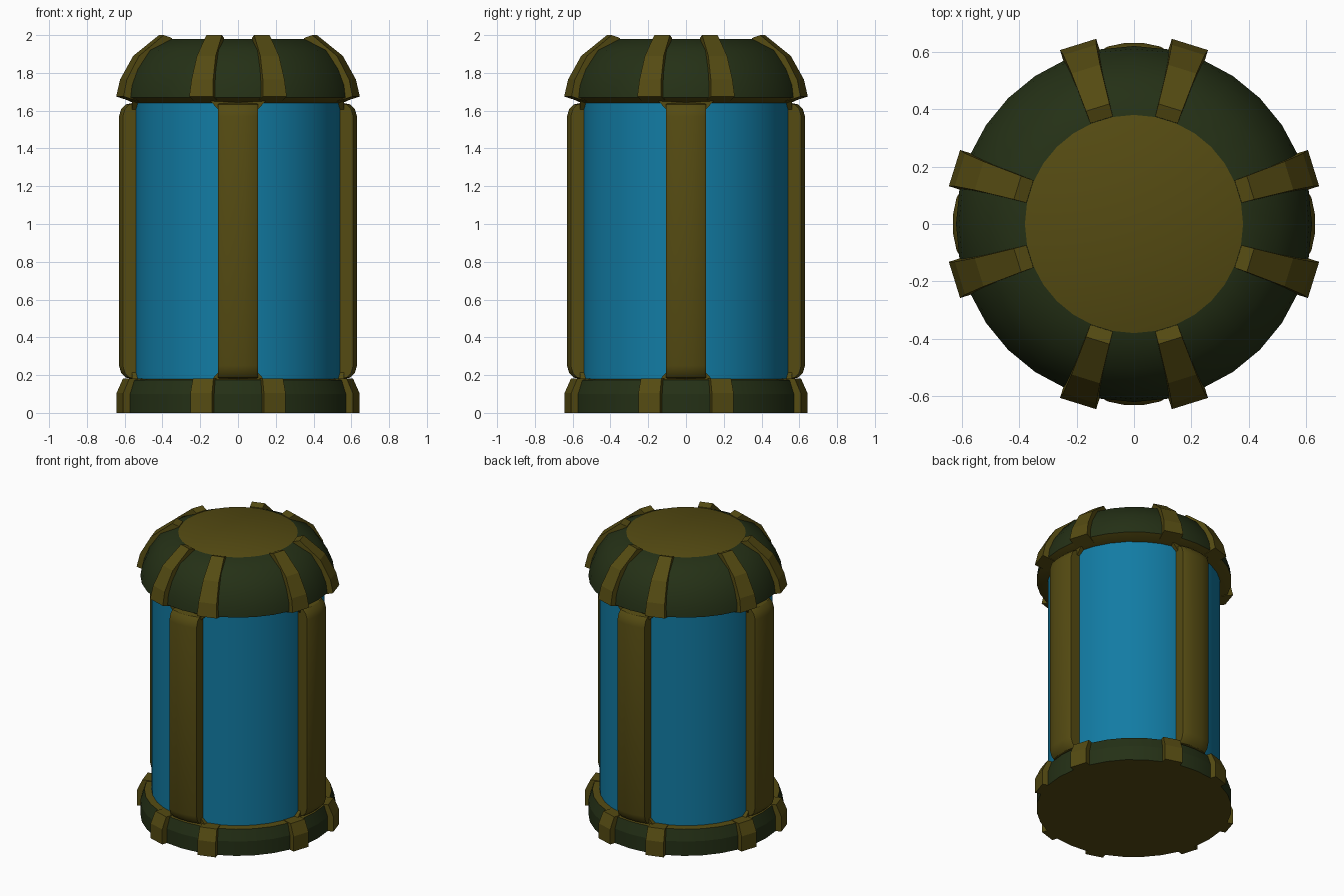
import bpy, bmesh, math
from mathutils import Matrix

if "Cube" in bpy.data.objects:
    bpy.data.objects.remove(bpy.data.objects["Cube"])


def material(name, rgb):
    m = bpy.data.materials.new(name)
    m.diffuse_color = (*rgb, 1)
    m.use_nodes = True
    m.node_tree.nodes["Principled BSDF"].inputs["Base Color"].default_value = m.diffuse_color
    return m


OLIVE = material("olive_metal", (0.09, 0.07, 0.006))
GREEN = material("dark_green", (0.018, 0.03, 0.008))
BLUE = material("blue_glass", (0.006, 0.2, 0.37))


def finish(bm, name, mats, angle=35):
    bmesh.ops.recalc_face_normals(bm, faces=bm.faces)
    me = bpy.data.meshes.new(name)
    bm.to_mesh(me)
    bm.free()
    for m in mats:
        me.materials.append(m)
    me.shade_smooth()
    me.set_sharp_from_angle(angle=math.radians(angle))
    return me


def add(name, me, turn=0):
    ob = bpy.data.objects.new(name, me)
    ob.matrix_world = Matrix.Rotation(math.radians(turn), 4, 'Z')
    bpy.context.collection.objects.link(ob)


def loft(name, rings, mats, slots=None, angle=35):
    """Skin a stack of equal point loops and cap both ends."""
    bm = bmesh.new()
    vs = [[bm.verts.new(p) for p in ring] for ring in rings]
    n = len(vs[0])
    slots = slots or [0] * (len(rings) + 1)
    bm.faces.new(vs[0]).material_index = slots[0]
    for k, (a, b) in enumerate(zip(vs, vs[1:])):
        for i in range(n):
            j = (i + 1) % n
            bm.faces.new((a[i], a[j], b[j], b[i])).material_index = slots[k + 1]
    bm.faces.new(vs[-1]).material_index = slots[-1]
    return finish(bm, name, mats, angle)


def circle(r, z, n=32):
    return [(r * math.cos(2 * math.pi * i / n), r * math.sin(2 * math.pi * i / n), z)
            for i in range(n)]


def turned(name, profile, mats, slots=None, angle=35):
    add(name, loft(name, [circle(r, z) for r, z in profile], mats, slots, angle))


# glass body, base and domed lid
turned("glass_body", [(0.55, 0.1), (0.55, 1.7)], [BLUE])
turned("base", [(0.62, 0), (0.62, 0.1), (0.595, 0.175), (0.54, 0.18)],
       [GREEN, OLIVE], [1, 0, 0, 1, 1], 15)
turned("lid", [(0.54, 1.635), (0.62, 1.67), (0.61, 1.735), (0.575, 1.82),
               (0.505, 1.92), (0.38, 1.98)],
       [GREEN, OLIVE], [1, 1, 0, 0, 0, 0, 1], 38)

# lid ribs: outer radius, outer z, inner radius, inner z, half width
lid_path = [(0.655, 1.675, 0.54, 1.64, 0.066), (0.635, 1.765, 0.55, 1.74, 0.06),
            (0.565, 1.89, 0.50, 1.84, 0.052), (0.425, 2.0, 0.40, 1.94, 0.043),
            (0.38, 1.985, 0.375, 1.94, 0.041)]
base_path = [(0.655, 0, 0.5, 0, 0.06), (0.655, 0.105, 0.5, 0.105, 0.06),
             (0.62, 0.182, 0.5, 0.182, 0.057)]


def rib_mesh(name, path):
    rings = [[(ro, -w, zo), (ro, w, zo), (ri, w, zi), (ri, -w, zi)]
             for ro, zo, ri, zi, w in path]
    return loft(name, rings, [OLIVE], angle=15)


lid_rib = rib_mesh("lid_rib", lid_path)
base_rib = rib_mesh("base_rib", base_path)

# pillars with rounded ends and a softly curved outer face
half = [(0.56, 0.18), (0.595, 0.187), (0.618, 0.21), (0.63, 0.25)]
path = half + [(r, 1.82 - z) for r, z in reversed(half)]
pillar = loft("pillar", [[(0.5, -0.105, z), (r - 0.02, -0.105, z), (r - 0.012, -0.092, z),
                          (r, -0.035, z), (r, 0.035, z), (r - 0.012, 0.092, z),
                          (r - 0.02, 0.105, z), (0.5, 0.105, z)] for r, z in path],
              [OLIVE], angle=30)

# small corner gussets where pillars meet the base and lid
flare = []
for s in (0.515, 0.56):
    flare.append([(s, -0.145, 0.17), (s, 0.145, 0.17), (s, 0.1, 0.22), (s, -0.1, 0.22)])
gusset_low = loft("gusset_low", flare, [OLIVE])
gusset_high = loft("gusset_high", [[(x, y, 1.82 - z) for x, y, z in r] for r in flare], [OLIVE])

for q in range(4):
    add("pillar", pillar, q * 90)
    add("gusset_low", gusset_low, q * 90)
    add("gusset_high", gusset_high, q * 90)
    for a in (-17.3, 17.3):
        add("lid_rib", lid_rib, q * 90 + a)
        add("base_rib", base_rib, q * 90 + a)
